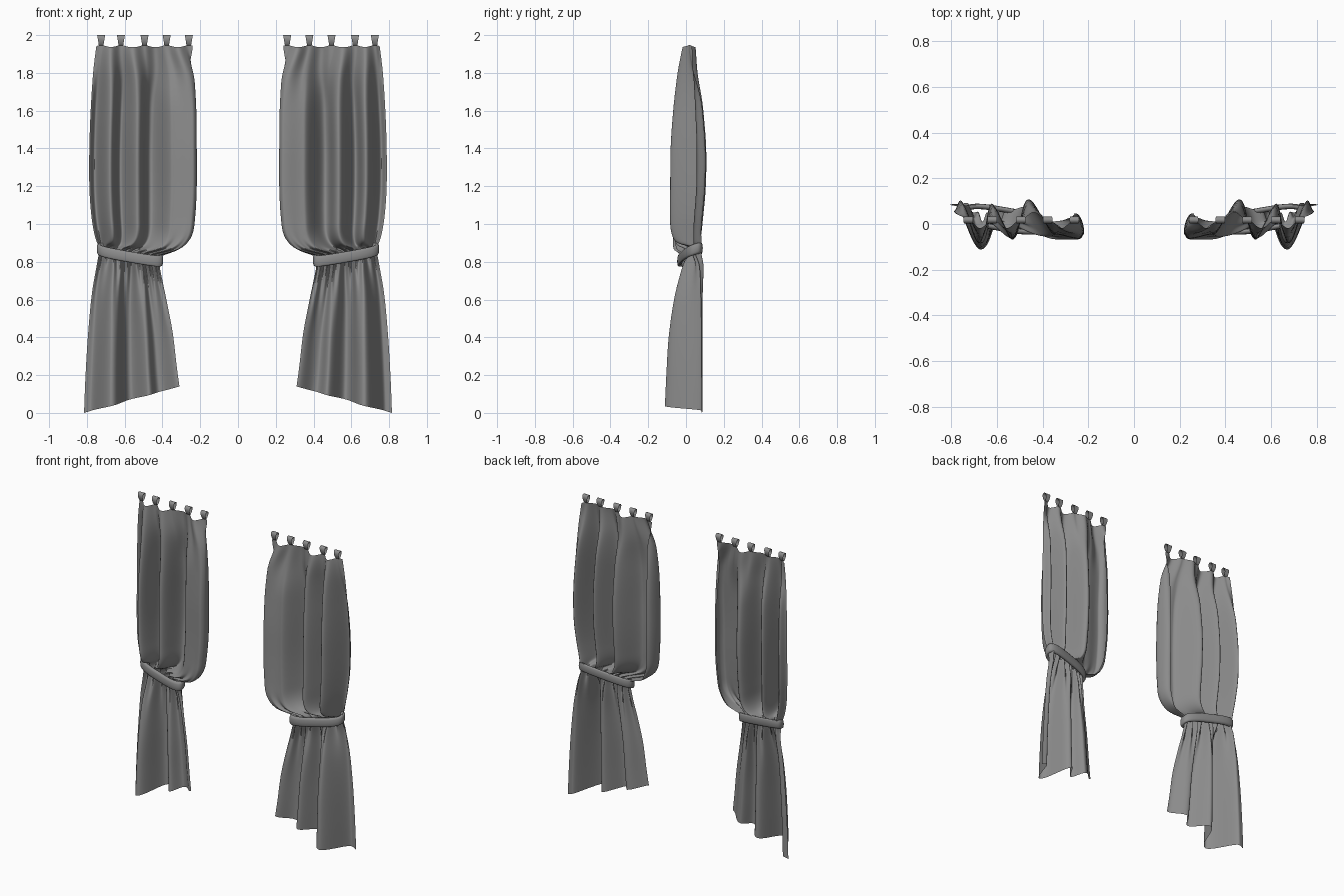
import bpy, bmesh
from math import sin, cos, pi, exp, copysign

cube = bpy.data.objects.get("Cube")
if cube:
    bpy.data.objects.remove(cube, do_unlink=True)

cloth = bpy.data.materials.new("grey_cloth")
cloth.use_nodes = True
grey = (0.26, 0.26, 0.26, 1)
cloth.diffuse_color = grey
cloth.node_tree.nodes["Principled BSDF"].inputs["Base Color"].default_value = grey


def ease(keys, t):
    """Smoothly interpolate (position, value) pairs."""
    for (a, va), (b, vb) in zip(keys, keys[1:]):
        if t <= b:
            k = (1 - cos(pi * (t - a) / (b - a))) / 2
            return va + (vb - va) * k
    return keys[-1][1]


def spline(rows, t):
    """Smooth curve through rows of values, t counted in rows."""
    i = min(int(t), len(rows) - 2)
    f = t - i
    p0, p1 = rows[max(i - 1, 0)], rows[i]
    p2, p3 = rows[i + 1], rows[min(i + 2, len(rows) - 1)]
    return [b + f * (c - a + f * (2*a - 5*b + 4*c - d + f * (3*(b - c) + d - a))) / 2
            for a, b, c, d in zip(p0, p1, p2, p3)]


def surface(name, points, side, wrap_rows=False, wrap_cols=False):
    """Skin a grid of points, mirrored to the given side."""
    bm = bmesh.new()
    grid = [[bm.verts.new((side * x, y, z)) for x, y, z in row] for row in points]
    rows, cols = len(grid), len(grid[0])
    for i in range(rows if wrap_rows else rows - 1):
        for j in range(cols if wrap_cols else cols - 1):
            a, b = (i + 1) % rows, (j + 1) % cols
            quad = [grid[a][j], grid[a][b], grid[i][b], grid[i][j]]
            bm.faces.new(quad if side > 0 else quad[::-1])
    if wrap_rows and wrap_cols:
        bmesh.ops.recalc_face_normals(bm, faces=bm.faces)
    mesh = bpy.data.meshes.new(name)
    bm.to_mesh(mesh)
    bm.free()
    mesh.materials.append(cloth)
    obj = bpy.data.objects.new(name, mesh)
    bpy.context.collection.objects.link(obj)
    bpy.ops.object.select_all(action='DESELECT')
    obj.select_set(True)
    bpy.context.view_layer.objects.active = obj
    bpy.ops.object.shade_smooth_by_angle(angle=pi / 3)


# Drape outline: inner x, inner z, outer x, outer z, depth centre, fold depth
OUTLINE = [
    (.24, 1.95, .75, 1.95, .018, .036),
    (.232, 1.8, .767, 1.8, .014, .058),
    (.222, 1.6, .78, 1.6, .014, .078),
    (.22, 1.4, .787, 1.4, .015, .092),
    (.22, 1.2, .787, 1.2, .013, .092),
    (.228, 1.04, .778, 1.06, .006, .086),
    (.245, .94, .765, .97, .002, .08),
    (.30, .865, .75, .91, .006, .064),
    (.41, .825, .738, .885, .02, .02),
    (.415, .78, .738, .84, .022, .02),
    (.40, .70, .75, .77, .022, .045),
    (.375, .58, .775, .62, .01, .068),
    (.345, .42, .795, .40, 0, .085),
    (.325, .25, .808, .18, -.005, .092),
    (.31, .14, .815, 0, -.008, .096),
]
# Folds across the width: along the hung top edge, in the body and at the hem
TABS = [.04, .27, .5, .745, .95]
TOP_FOLDS = [(0, 0), (.04, 0), (.15, -1), (.27, 0), (.39, .9), (.5, 0),
             (.62, -1), (.745, 0), (.85, -1), (.95, 0), (1, .4)]
BODY_FOLDS = [(0, .35), (.12, -.85), (.3, -.65), (.445, 1), (.61, -.85),
              (.715, .8), (.835, -1.05), (.95, .95), (1, .45)]
HEM_FOLDS = [(0, -.45), (.2, .35), (.33, -.4), (.48, .8), (.74, -1.08),
             (.93, 1), (1, .95)]
# How strongly the hung edge, the curled inner edge and the hem act, by row
HUNG = [(0, 1), (2, 0)]
CURL = [(0, 0), (1.3, 1), (6, 1), (8.3, 0)]
HEM = [(0, 0), (7, 0), (9.5, 1)]
TIE_X, TIE_TURN = .572, .17


def drape_point(u, t):
    x0, z0, x1, z1, depth, amp = spline(OUTLINE, t)
    # The inner edge curls back behind the first fold
    curled = (u - .08) / .92 if u > .08 else .07 * (1 - u / .08) ** 2
    f = u + (curled - u) * ease(CURL, t)
    x, z = x0 + (x1 - x0) * f, z0 + (z1 - z0) * f
    hung, hem = ease(HUNG, t), ease(HEM, t)
    wave = (ease(TOP_FOLDS, u) * hung + ease(HEM_FOLDS, u) * hem
            + ease(BODY_FOLDS, u) * (1 - hung - hem))
    # Fine gathers around the tie and scallops between the tabs
    gather = exp(-((t - 8.5) / (1.5 if t < 8.5 else 2)) ** 2)
    wrinkle = .019 * gather * sin(18 * pi * u + 1.5 * sin(5 * u))
    skew = TIE_TURN * gather * (x - TIE_X)
    x += .17 * amp * wave * sin(pi * u) * (1 - hung)
    nearest = min(abs(u - k) for k in TABS)
    z -= .014 * max(0, 1 - t) * sin(min(nearest / .12, 1) * pi / 2)
    return x, depth + amp * wave + wrinkle + skew, z


def drape(side, label):
    steps, cols = 5, 120
    count = (len(OUTLINE) - 1) * steps
    surface(label + "_curtain",
            [[drape_point(j / cols, i / steps) for j in range(cols + 1)]
             for i in range(count + 1)], side)


def power(v, e):
    return copysign(abs(v) ** e, v)


# Tie band: a tilted flattened loop with a rounded cross-section
def tie(side, label):
    ring = []
    for i in range(64):
        a = 2 * pi * i / 64
        row = []
        for j in range(12):
            b = 2 * pi * j / 12
            out = .012 * power(cos(b), .7)
            x = (.163 + out) * power(cos(a), .65)
            y = (.042 + out) * power(sin(a), .7)
            z = .838 + .175 * x + .3 * y + .029 * power(sin(b), .7)
            row.append((TIE_X + x, .021 + y + TIE_TURN * x, z))
        ring.append(row)
    surface(label + "_tie_band", ring, side, True, True)


# Hanging tabs: thin ribbon loops that widen towards the top
def tabs(side, label):
    for n, u in enumerate(TABS):
        x, y, z = drape_point(u, 0)
        loop = []
        for i in range(16):
            a = 2 * pi * i / 16
            rise = (1 - cos(a)) / 2
            half = .012 + .009 * rise
            ly = y + .02 * sin(a) * (.5 + .5 * rise)
            lz = z - .006 + .056 * rise
            loop.append([(x - half, ly, lz), (x, ly, lz), (x + half, ly, lz)])
        surface(f"{label}_tab_{n + 1}", loop, side, wrap_rows=True)


for side, label in ((1, "left"), (-1, "right")):
    drape(side, label)
    tie(side, label)
    tabs(side, label)
